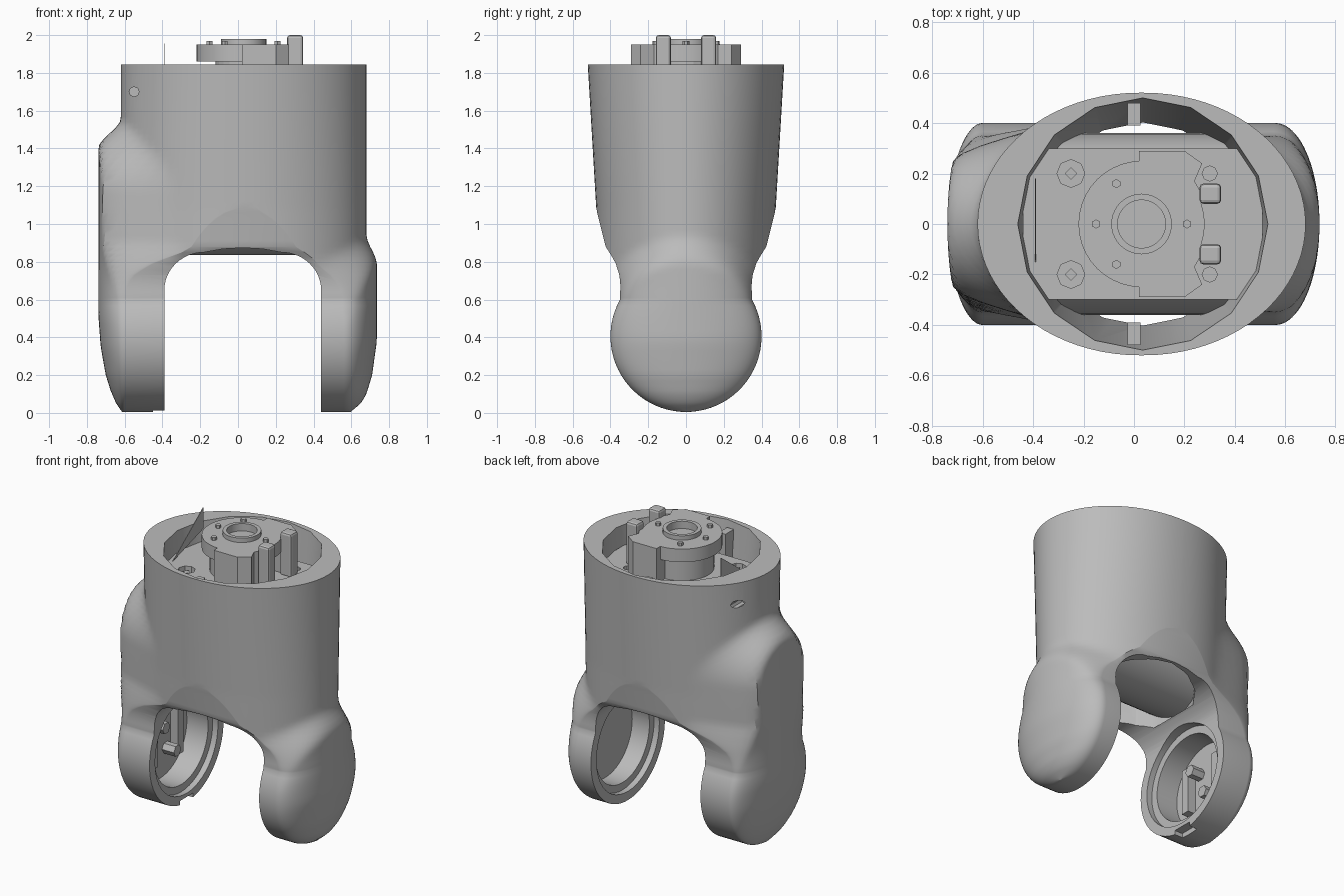
import bpy, bmesh
from math import sin, cos, pi, sqrt, radians, hypot
from mathutils import Matrix, Vector

if "Cube" in bpy.data.objects:
    bpy.data.objects.remove(bpy.data.objects["Cube"])

grey = bpy.data.materials.new("plain grey")
grey.use_nodes = True
grey.diffuse_color = (0.5, 0.5, 0.5, 1)
grey.node_tree.nodes["Principled BSDF"].inputs["Base Color"].default_value = (0.5, 0.5, 0.5, 1)


def finish(name, bm):
    bmesh.ops.recalc_face_normals(bm, faces=bm.faces)
    mesh = bpy.data.meshes.new(name)
    bm.to_mesh(mesh)
    bm.free()
    mesh.materials.append(grey)
    ob = bpy.data.objects.new(name, mesh)
    bpy.context.collection.objects.link(ob)
    return ob


def smooth(ob, angle=30):
    bpy.ops.object.select_all(action="DESELECT")
    ob.select_set(True)
    bpy.context.view_layer.objects.active = ob
    bpy.ops.object.shade_smooth_by_angle(angle=radians(angle))


def box(name, x, y, z):
    bm = bmesh.new()
    mid = Vector([(a + b) / 2 for a, b in (x, y, z)])
    size = [abs(b - a) for a, b in (x, y, z)]
    bmesh.ops.create_cube(bm, size=1, matrix=Matrix.Translation(mid) @ Matrix.Diagonal((*size, 1)))
    return finish(name, bm)


def tube(name, centre, r, depth, axis="Z", sides=40):
    bm = bmesh.new()
    turn = {"Z": Matrix(), "X": Matrix.Rotation(pi / 2, 4, "Y"), "Y": Matrix.Rotation(pi / 2, 4, "X")}[axis]
    bmesh.ops.create_cone(bm, cap_ends=True, segments=sides, radius1=r, radius2=r,
                          depth=depth, matrix=Matrix.Translation(centre) @ turn)
    return finish(name, bm)


def loft(name, rings):
    bm = bmesh.new()
    rows = [[bm.verts.new(p) for p in ring] for ring in rings]
    for a, b in zip(rows, rows[1:]):
        for i in range(len(a)):
            j = (i + 1) % len(a)
            bm.faces.new((a[i], a[j], b[j], b[i]))
    bm.faces.new(rows[0])
    bm.faces.new(rows[-1])
    return finish(name, bm)


def cut(ob, *cutters):
    for c in cutters:
        mod = ob.modifiers.new("cut", "BOOLEAN")
        mod.object, mod.operation, mod.solver = c, "DIFFERENCE", "EXACT"
        bpy.context.view_layer.objects.active = ob
        bpy.ops.object.modifier_apply(modifier=mod.name)
        bpy.data.objects.remove(c)


def at(keys, z):
    for (a, u), (b, v) in zip(keys, keys[1:]):
        if z <= b:
            return u + (v - u) * max(0, z - a) / (b - a)
    return keys[-1][1]


def step(a, b, v):
    t = min(1, max(0, (v - a) / (b - a)))
    return t * t * (3 - 2 * t)


# Outer shell: an oval barrel whose sides swell into two rounded arms
HUB = 0.405
WIDTH = [(0.6, 0.351), (0.66, 0.347), (0.72, 0.35), (0.8, 0.375), (0.88, 0.425), (1.08, 0.475), (1.845, 0.52)]
BARREL = [(0.6, 0.455), (1.08, 0.475), (1.845, 0.52)]
REACH_L = [(0, 0.61), (0.05, 0.645), (0.12, 0.675), (0.2, 0.70), (0.35, 0.727), (0.5, 0.738), (1.845, 0.74)]
REACH_R = [(0, 0.59), (0.05, 0.65), (0.1, 0.68), (0.2, 0.71), (0.38, 0.735), (1.845, 0.735)]
# swell radius by height, and the height up to which each swelling runs
SIDES = ((1, REACH_R, 0.56, [(0.5, 0.38), (0.8, 0.38)], HUB),
         (-1, REACH_L, 0.6, [(0.5, 0.38), (0.9, 0.24)], 1.16))


def section(z):
    w = sqrt(max(0.0004, 0.16 - (z - HUB) ** 2)) if z < 0.6 else at(WIDTH, z)
    ry = max(w, at(BARREL, z))
    ring = []
    for side, reach, edge, radius, top in SIDES:
        inner = at(radius, z)
        for i in range(41):
            t = side * (-pi / 2 + pi * i / 40)
            y = w * sin(t)
            barrel = 0.03 * side + 0.01 + 0.64 * sqrt(max(0, 1 - (y / ry) ** 2))
            arm = edge + (at(reach, z) - edge) * cos(t)
            k = 1 - step(inner, inner + 0.16, hypot(y, max(0, z - top)))
            k = max(k, 1 - step(0.5, 0.72, z))
            ring.append((side * (barrel + max(arm - barrel, 0 if z > 0.72 else -1) * k), y, z))
    return ring


levels = [HUB - 0.4 * cos(radians(a)) for a in range(4, 120, 5)]
levels += [0.61 + 0.03 * i for i in range(33)] + [1.7, 1.845]
shell = loft("outer_shell", [section(z) for z in levels])

# Gap between the arms, with rounded upper corners and a slightly bowed top
quarter = [pi / 2 * i / 12 for i in range(13)]
arch = [(-0.39, -0.1)]
arch += [(-0.18 - 0.21 * cos(a), 0.65 + 0.2 * sin(a)) for a in quarter]
arch += [(-0.08, 0.868), (0.025, 0.874), (0.13, 0.868)]
arch += [(0.23 + 0.21 * sin(a), 0.65 + 0.2 * cos(a)) for a in quarter]
arch += [(0.44, -0.1)]
gap = loft("gap_cutter", [[(x, y, z) for x, z in arch] for y in (-1, 1)])


def oval(z, rx, ry, n=16):
    return [(0.035 + rx * cos(2 * pi * i / n), ry * sin(2 * pi * i / n), z) for i in range(n)]


cavity = loft("cavity_cutter", [oval(0.8, 0.41, 0.395), oval(1.9, 0.5, 0.505)])
cut(shell, gap, cavity)

# Stepped round sockets in the inner arm faces, blind pin holes and a bottom notch
for side, face, deep in ((-1, 0.39, 0.2), (1, 0.44, 0.17)):
    for r, depth in ((0.34, 0.04), (0.29, deep)):
        cut(shell, tube("socket_cutter", (side * (face + depth / 2 - 0.02), 0, HUB), r, depth + 0.04, "X", 48))
    cut(shell, tube("pin_cutter", (-0.55, side * 0.25, 1.7), 0.026, 0.2, "Y", 8))
cut(shell, box("notch_cutter", (-0.45, -0.36), (-0.07, 0.07), (-0.05, 0.04)))
smooth(shell)

# Small fittings inside the right-hand socket
for s in (-1, 1):
    box("socket_rib", (-0.6, -0.53), (s * 0.11, s * 0.17), (0.25, 0.56))
    tube("socket_stud", (-0.55, s * 0.06, HUB - 0.1 * s), 0.04, 0.1, "X", 6)

# Round motor housing lying across the barrel
smooth(tube("motor_housing", (0.025, 0, 1.197), 0.36, 0.82, "X", 48))

# Deck with screw holes, and wall ribs
deck = box("deck", (-0.44, 0.51), (-0.3, 0.3), (1.5, 1.71))
for s in (-1, 1):
    cut(deck, tube("screw_cutter", (-0.25, s * 0.2, 1.7), 0.055, 0.1, sides=8),
        tube("screw_cutter", (0.3, s * 0.2, 1.7), 0.03, 0.1, sides=8))
    tube("screw", (-0.25, s * 0.2, 1.67), 0.025, 0.05, sides=4)
    box("wall_rib", (-0.025, 0.025), (s * 0.39, s * 0.48), (1.5, 1.8))

# Raised mount: base, disc, hollow boss and pins
smooth(tube("mount_base", (0.03, 0, 1.775), 0.2, 0.14))
tube("mount_neck", (0.03, 0, 1.855), 0.15, 0.03, sides=24)
disc = tube("mount_disc", (0.03, 0, 1.905), 0.25, 0.09)
boss = tube("boss_ring", (0.03, 0, 1.93), 0.12, 0.1)
for part in (disc, boss):
    cut(part, tube("boss_well_cutter", (0.03, 0, 1.97), 0.095, 0.08))
    smooth(part)
for x, y in ((-0.15, 0), (-0.07, 0.16), (-0.07, -0.16), (0.21, 0)):
    tube("disc_pin", (x, y, 1.955), 0.018, 0.03, sides=6)

# End blocks and the two tall posts beside the disc
BLOCK = ((0.02, 0.1), (0.28, 0.1), (0.24, 0.17), (0.27, 0.24), (0.2, 0.29), (0.02, 0.29))
for s in (-1, 1):
    loft("end_block", [[(x, s * y, z) for x, y in BLOCK] for z in (1.7, 1.95)])
    post = box("post", (0.26, 0.345), (s * 0.08, s * 0.16), (1.7, 2.0))
    bevel = post.modifiers.new("bevel", "BEVEL")
    bevel.width, bevel.segments = 0.015, 2

# Thin triangular fin beside the mount
loft("thin_fin", [[(x, -0.15, 1.71), (x, 0.18, 1.81), (x, 0.18, 1.955)] for x in (-0.392, -0.388)])
